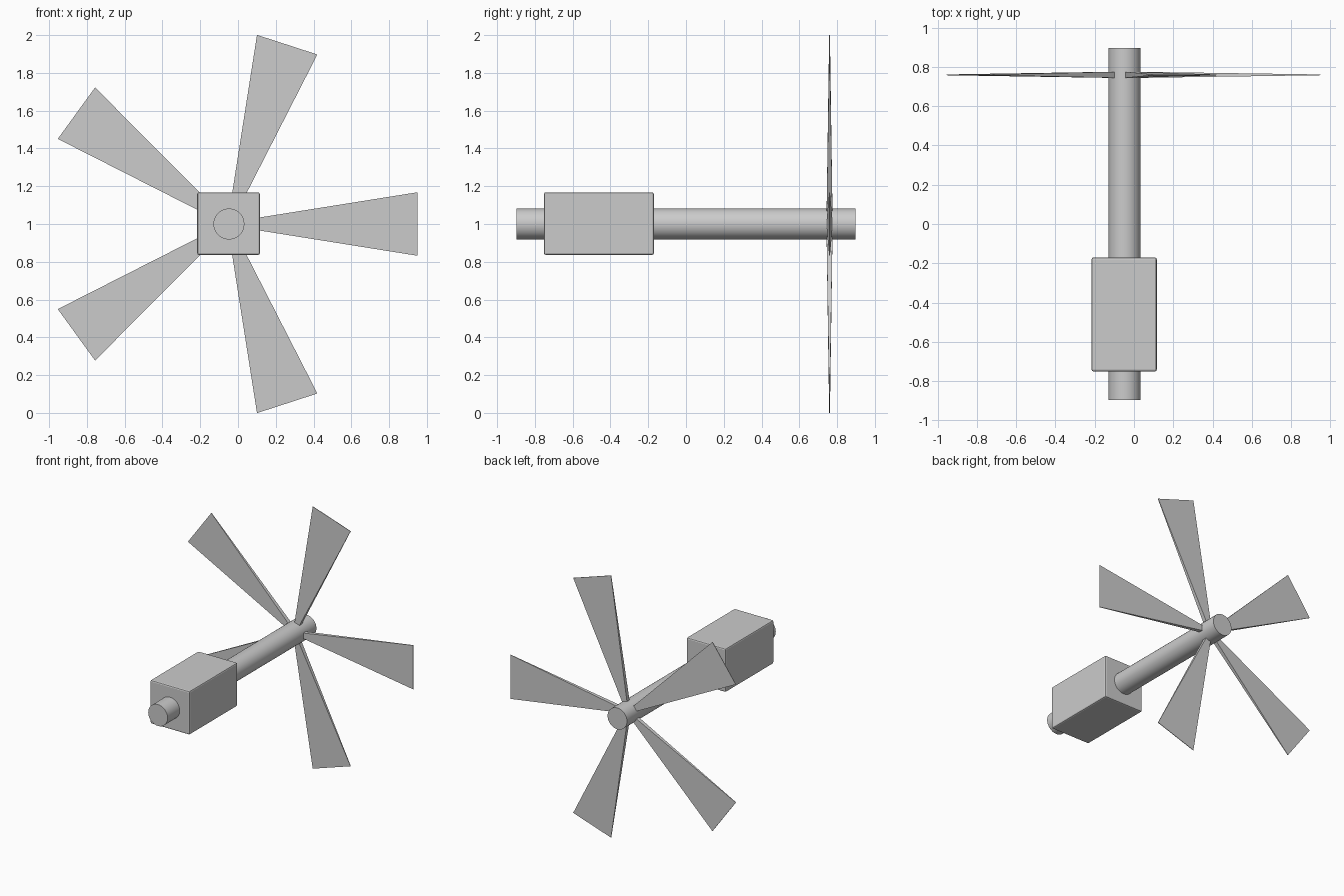
import bpy, bmesh, math
from mathutils import Matrix, Vector

if "Cube" in bpy.data.objects:
    bpy.data.objects.remove(bpy.data.objects["Cube"])

CX, CZ = -0.048, 1.0      # shaft axis
BLADE_Y = 0.76


def make_object(name, bm, location):
    bmesh.ops.recalc_face_normals(bm, faces=bm.faces)
    mesh = bpy.data.meshes.new(name)
    bm.to_mesh(mesh)
    bm.free()
    obj = bpy.data.objects.new(name, mesh)
    obj.location = location
    bpy.context.collection.objects.link(obj)
    return obj


# Long shaft running front to back
bpy.ops.mesh.primitive_cylinder_add(vertices=32, radius=0.082, depth=1.796,
                                    location=(CX, 0, CZ), rotation=(math.pi / 2, 0, 0))
shaft = bpy.context.object
shaft.name = "shaft"
bpy.ops.object.shade_smooth_by_angle(angle=math.radians(30))

# Motor housing with slightly softened edges
bm = bmesh.new()
bmesh.ops.create_cube(bm, size=1, matrix=Matrix.Diagonal((0.332, 0.582, 0.332, 1)))
housing = make_object("motor_housing", bm, (CX - 0.002, -0.461, CZ + 0.002))
bevel = housing.modifiers.new("soft_edges", 'BEVEL')
bevel.width = 0.01
bevel.segments = 2

# Five blades, each widening and thinning toward a flat tip
ROOT = (0.04, 0.015, 0.016)     # radius, half width, half thickness
TIP = (0.998, 0.168, 0.002)
for i in range(5):
    bm = bmesh.new()
    bmesh.ops.create_cube(bm, size=2)
    for v in bm.verts:
        r, w, t = TIP if v.co.x > 0 else ROOT
        v.co = Vector((r, v.co.y * t, v.co.z * w))
    blade = make_object(f"blade_{i + 1}", bm, (CX, BLADE_Y, CZ))
    blade.rotation_euler.y = -math.radians(72 * i)
